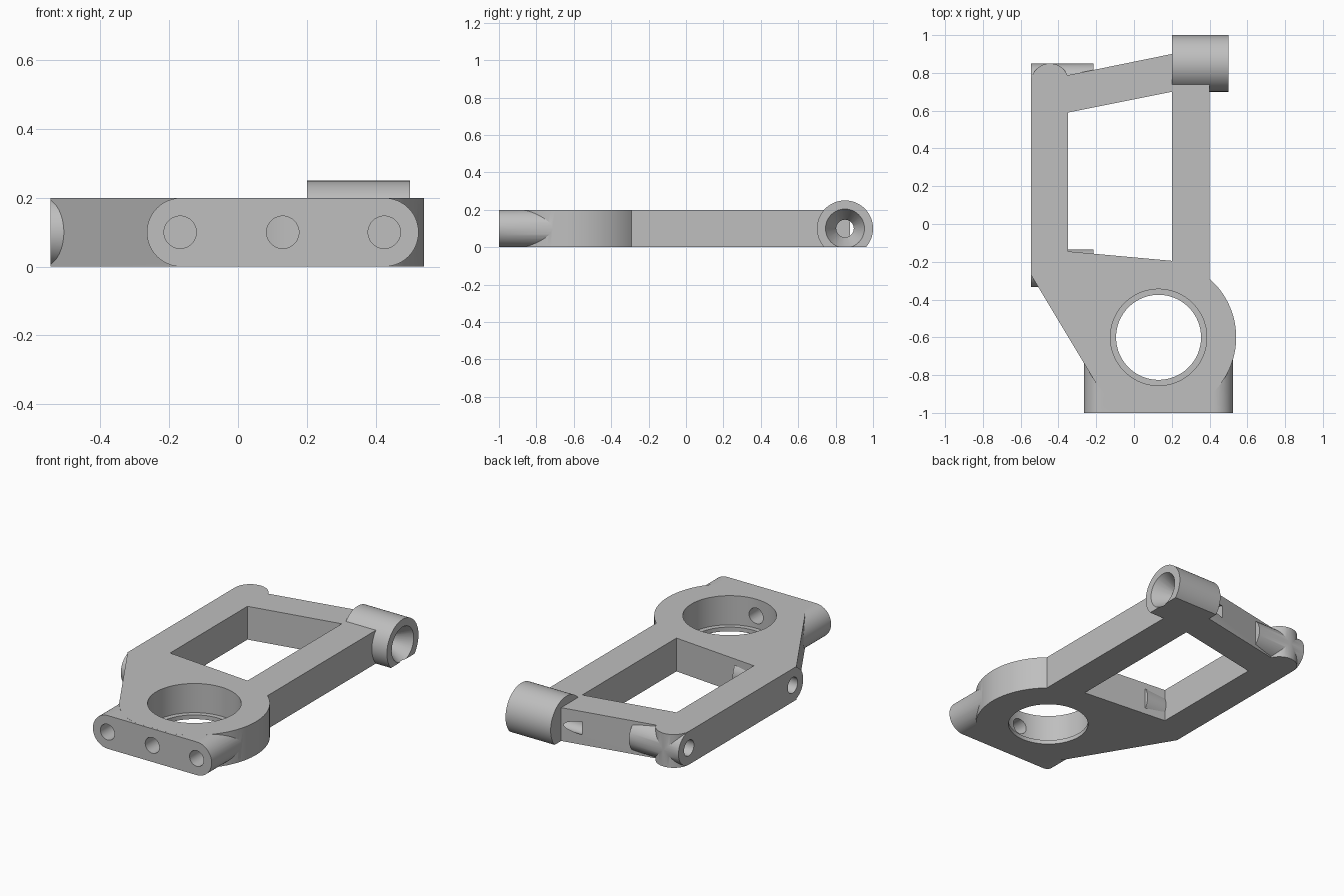
import bpy, bmesh, math

cube = bpy.data.objects.get("Cube")
if cube:
    bpy.data.objects.remove(cube, do_unlink=True)

grey = bpy.data.materials.new("plain_grey")
grey.use_nodes = True
colour = (0.52, 0.52, 0.52, 1)
grey.diffuse_color = colour
grey.node_tree.nodes["Principled BSDF"].inputs["Base Color"].default_value = colour


def arc(cx, cy, r, start, end, steps=48):
    """Points along an arc, angles in degrees."""
    angles = [math.radians(start + (end - start) * i / steps) for i in range(steps + 1)]
    return [(cx + r * math.cos(a), cy + r * math.sin(a)) for a in angles]


def circle(cx, cy, r, steps=64):
    return arc(cx, cy, r, 0, 360, steps)[:-1]


def prism(name, profile, axis, lo, hi, end_profile=None):
    """Sweep a closed profile along an axis; an end profile makes a taper."""
    place = {"x": lambda u, v, a: (a, u, v),
             "y": lambda u, v, a: (u, a, v),
             "z": lambda u, v, a: (u, v, a)}[axis]
    bm = bmesh.new()
    first = [bm.verts.new(place(u, v, lo)) for u, v in profile]
    last = [bm.verts.new(place(u, v, hi)) for u, v in end_profile or profile]
    bm.faces.new(first)
    bm.faces.new(last)
    n = len(first)
    for i in range(n):
        j = (i + 1) % n
        bm.faces.new((first[i], first[j], last[j], last[i]))
    bmesh.ops.recalc_face_normals(bm, faces=bm.faces)
    mesh = bpy.data.meshes.new(name)
    bm.to_mesh(mesh)
    bm.free()
    mesh.materials.append(grey)
    obj = bpy.data.objects.new(name, mesh)
    bpy.context.collection.objects.link(obj)
    return obj


def combine(body, tool, operation):
    """Apply a boolean and discard the tool."""
    mod = body.modifiers.new(tool.name, "BOOLEAN")
    mod.operation = operation
    mod.solver = "EXACT"
    mod.object = tool
    bpy.context.view_layer.objects.active = body
    bpy.ops.object.modifier_apply(modifier=mod.name)
    bpy.data.objects.remove(tool, do_unlink=True)


MID = 0.1            # mid height of the plate
HOLE = 0.047         # bolt hole radius
HUB = (0.13, -0.6)   # bearing centre

# Plate outline: rounded rear corner, slanted side, round hub, long arm
hub_edge = [(x, max(y, -0.99)) for x, y in arc(*HUB, 0.411, 216.6, 408.9, 64)]
outline = arc(-0.445, 0.75, 0.1, 22, 180, 24) + [(-0.545, -0.27)] + hub_edge
outline += [(0.4, 0.9), (0.2, 0.9)]
frame = prism("bracket_frame", outline, "z", 0, 0.2)

# Window between the arms
window = [(-0.35, -0.145), (0.2, -0.195), (0.2, 0.7), (-0.35, 0.59)]
combine(frame, prism("window", window, "z", -0.1, 0.4), "DIFFERENCE")

# Pivot bosses on the straight side
for y in (0.75, -0.235):
    combine(frame, prism("side_boss", circle(y, MID, 0.0998), "x", -0.545, -0.215), "UNION")

# Round-ended mounting bar at the front
bar = arc(0.425, MID, 0.0998, -90, 90, 32) + arc(-0.165, MID, 0.0998, 90, 270, 32)
combine(frame, prism("front_bar", bar, "y", -1, -0.7), "UNION")

# Rear barrel with a flat underside
barrel = arc(0.85, MID, 0.15, -41.81, 221.81, 64)
combine(frame, prism("rear_barrel", barrel, "x", 0.2, 0.5), "UNION")

# Bearing bore with a thin lip at the bottom
combine(frame, prism("bore", circle(*HUB, 0.255, 96), "z", 0.025, 0.4), "DIFFERENCE")
combine(frame, prism("lip_opening", circle(*HUB, 0.225, 96), "z", -0.1, 0.1), "DIFFERENCE")

# Bolt holes: front bar, side bosses, barrel
for x, end in ((-0.168, -0.78), (0.13, -0.7), (0.425, -0.78)):
    combine(frame, prism("front_hole", circle(x, MID, HOLE, 40), "y", -1.1, end), "DIFFERENCE")
for y in (0.75, -0.235):
    combine(frame, prism("side_hole", circle(y, MID, HOLE, 40), "x", -0.65, -0.3), "DIFFERENCE")
combine(frame, prism("barrel_hole", circle(0.85, MID, HOLE, 40), "x", 0.08, 0.6), "DIFFERENCE")

# Tapered countersink in the barrel end
countersink = prism("countersink", circle(0.85, MID, 0.0465, 40), "x", 0.4, 0.51,
                    circle(0.85, MID, 0.11, 40))
combine(frame, countersink, "DIFFERENCE")

# Smooth the round surfaces, keep edges sharp
bpy.ops.object.select_all(action="DESELECT")
frame.select_set(True)
bpy.context.view_layer.objects.active = frame
bpy.ops.object.shade_smooth_by_angle(angle=math.radians(25))
